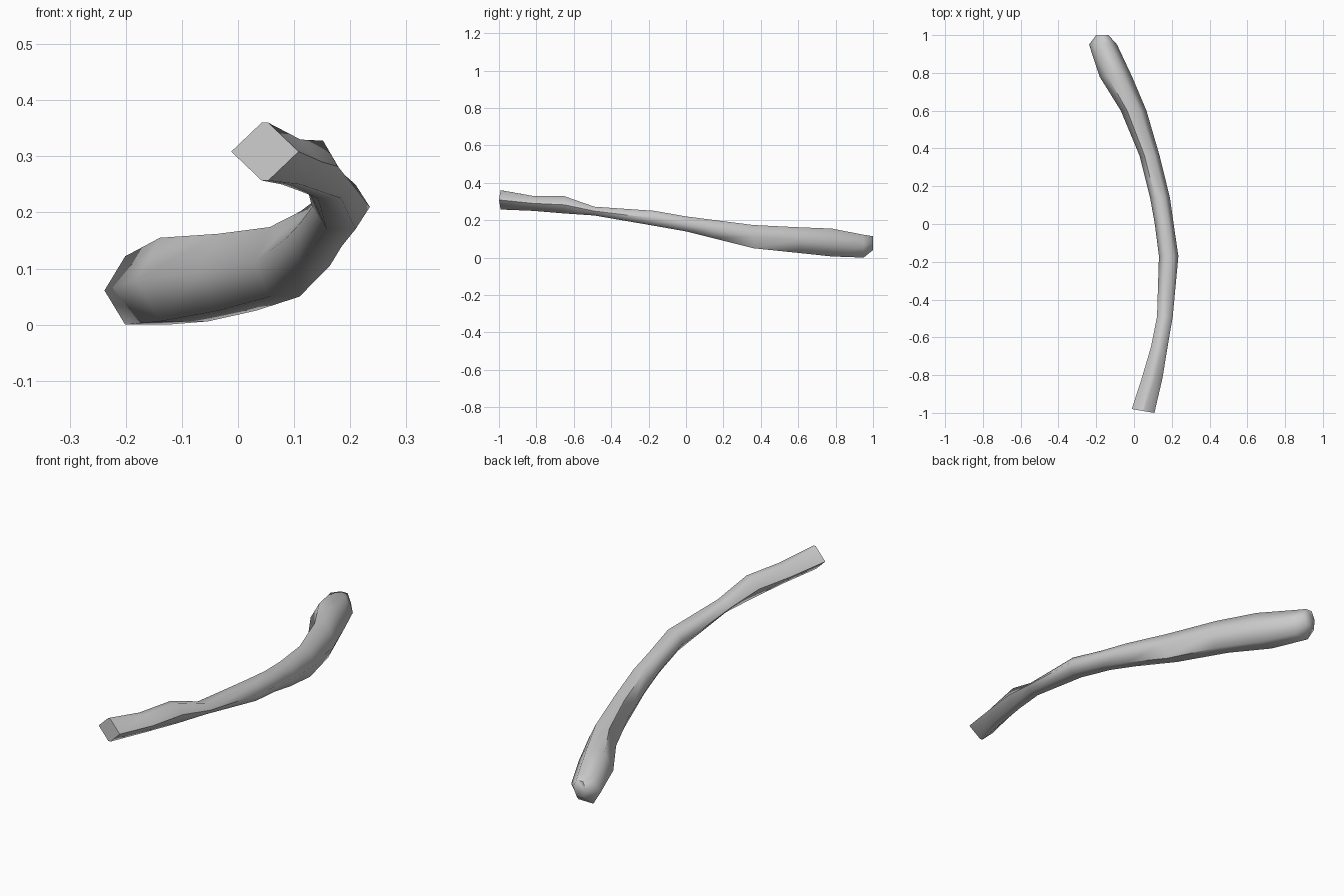
import bpy, bmesh

cube = bpy.data.objects.get("Cube")
if cube:
    bpy.data.objects.remove(cube, do_unlink=True)

# Single grey surface colour
grey = bpy.data.materials.new("plain_grey")
grey.use_nodes = True
colour = (0.6, 0.6, 0.6, 1)
grey.diffuse_color = colour
grey.node_tree.nodes["Principled BSDF"].inputs["Base Color"].default_value = colour

# Sections along the stick: y, left, right, bottom, top, flat share of the width
SECTIONS = [
    (-0.99, -0.012, 0.108, 0.257, 0.36, 0.1),
    (-0.82, 0.04, 0.15, 0.25, 0.33, 0.3),
    (-0.65, 0.09, 0.178, 0.236, 0.328, 0.4),
    (-0.49, 0.122, 0.205, 0.225, 0.272, 0.5),
    (-0.17, 0.132, 0.235, 0.17, 0.25, 0.5),
    (0.0, 0.11, 0.21, 0.14, 0.22, 0.5),
    (0.14, 0.085, 0.19, 0.105, 0.202, 0.5),
    (0.36, 0.03, 0.136, 0.05, 0.174, 0.5),
    (0.6, -0.07, 0.066, 0.025, 0.162, 0.5),
    (0.78, -0.182, -0.01, 0.006, 0.155, 0.5),
    (0.95, -0.238, -0.09, 0.0, 0.122, 0.5),
    (1.0, -0.2, -0.135, 0.04, 0.114, 0.5),
]


def section_points(y, left, right, bottom, top, flat):
    """Six-sided section with points at its left and right."""
    cx, cz = (left + right) / 2, (bottom + top) / 2
    w = (right - left) / 2 * flat
    outline = [(right, cz), (cx + w, top), (cx - w, top),
               (left, cz), (cx - w, bottom), (cx + w, bottom)]
    # Front end is cut slightly askew
    skew = -0.17 if y < -0.9 else 0
    return [(x, y + skew * (x - cx), z) for x, z in outline]


# Curved stick: bridge neighbouring sections and close both ends
bm = bmesh.new()
rings = [[bm.verts.new(p) for p in section_points(*s)] for s in SECTIONS]
for a, b in zip(rings, rings[1:]):
    for i in range(len(a)):
        j = (i + 1) % len(a)
        bm.faces.new((a[i], a[j], b[j], b[i]))
bm.faces.new(rings[0])
bm.faces.new(rings[-1])
bmesh.ops.recalc_face_normals(bm, faces=bm.faces)

mesh = bpy.data.meshes.new("curved_stick")
bm.to_mesh(mesh)
bm.free()
mesh.materials.append(grey)
stick = bpy.data.objects.new("curved_stick", mesh)
bpy.context.collection.objects.link(stick)
bpy.context.view_layer.objects.active = stick
stick.select_set(True)
bpy.ops.object.shade_smooth_by_angle(angle=1.15)
